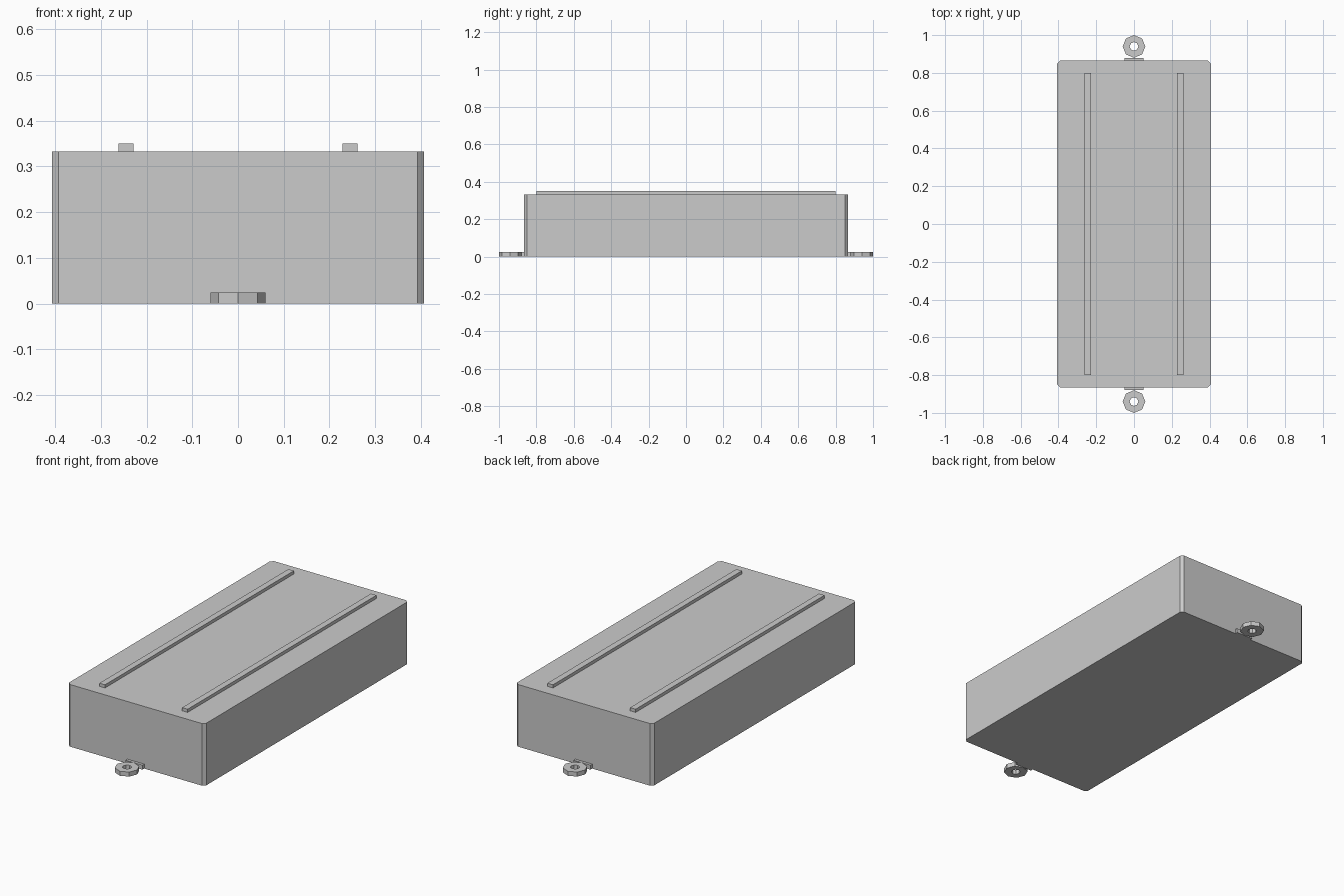
import bpy, bmesh
from math import cos, sin, tau

cube = bpy.data.objects.get("Cube")
if cube:
    bpy.data.objects.remove(cube, do_unlink=True)

grey = bpy.data.materials.new("plain_grey")
grey.use_nodes = True
colour = (0.6, 0.6, 0.6, 1)
grey.diffuse_color = colour
grey.node_tree.nodes["Principled BSDF"].inputs["Base Color"].default_value = colour


def finish(name, bm):
    bmesh.ops.recalc_face_normals(bm, faces=bm.faces)
    mesh = bpy.data.meshes.new(name)
    bm.to_mesh(mesh)
    bm.free()
    mesh.materials.append(grey)
    obj = bpy.data.objects.new(name, mesh)
    bpy.context.collection.objects.link(obj)
    return obj


def box(name, centre, size, chamfer=0):
    bm = bmesh.new()
    bmesh.ops.create_cube(bm, size=1)
    for v in bm.verts:
        v.co = [c + p * s for c, p, s in zip(centre, v.co, size)]
    if chamfer:
        upright = [e for e in bm.edges if abs(e.verts[0].co.z - e.verts[1].co.z) > 0.1]
        bmesh.ops.bevel(bm, geom=upright, offset=chamfer, segments=1, affect='EDGES')
    return finish(name, bm)


def ring(name, y, outer, inner, height, sides=8):
    bm = bmesh.new()
    loops = [[bm.verts.new((r * cos(tau * i / sides), y + r * sin(tau * i / sides), z))
              for i in range(sides)]
             for r, z in ((outer, 0), (outer, height), (inner, height), (inner, 0))]
    for k in range(4):
        a, b = loops[k], loops[(k + 1) % 4]
        for i in range(sides):
            j = (i + 1) % sides
            bm.faces.new((a[i], a[j], b[j], b[i]))
    return finish(name, bm)


# Main case with chamfered upright corners
box("case_body", (0, 0, 0.1665), (0.814, 1.73, 0.333), chamfer=0.015)

# Long rails on the lid
for side, x in (("left", 0.245), ("right", -0.245)):
    box(side + "_rail", (x, 0, 0.3405), (0.033, 1.6, 0.019))

# Mounting eyelets at both ends
for end, s in (("front", -1), ("back", 1)):
    box(end + "_tab", (0, s * 0.8715, 0.012), (0.1, 0.017, 0.024))
    ring(end + "_eyelet", s * 0.94, 0.06, 0.023, 0.024)
